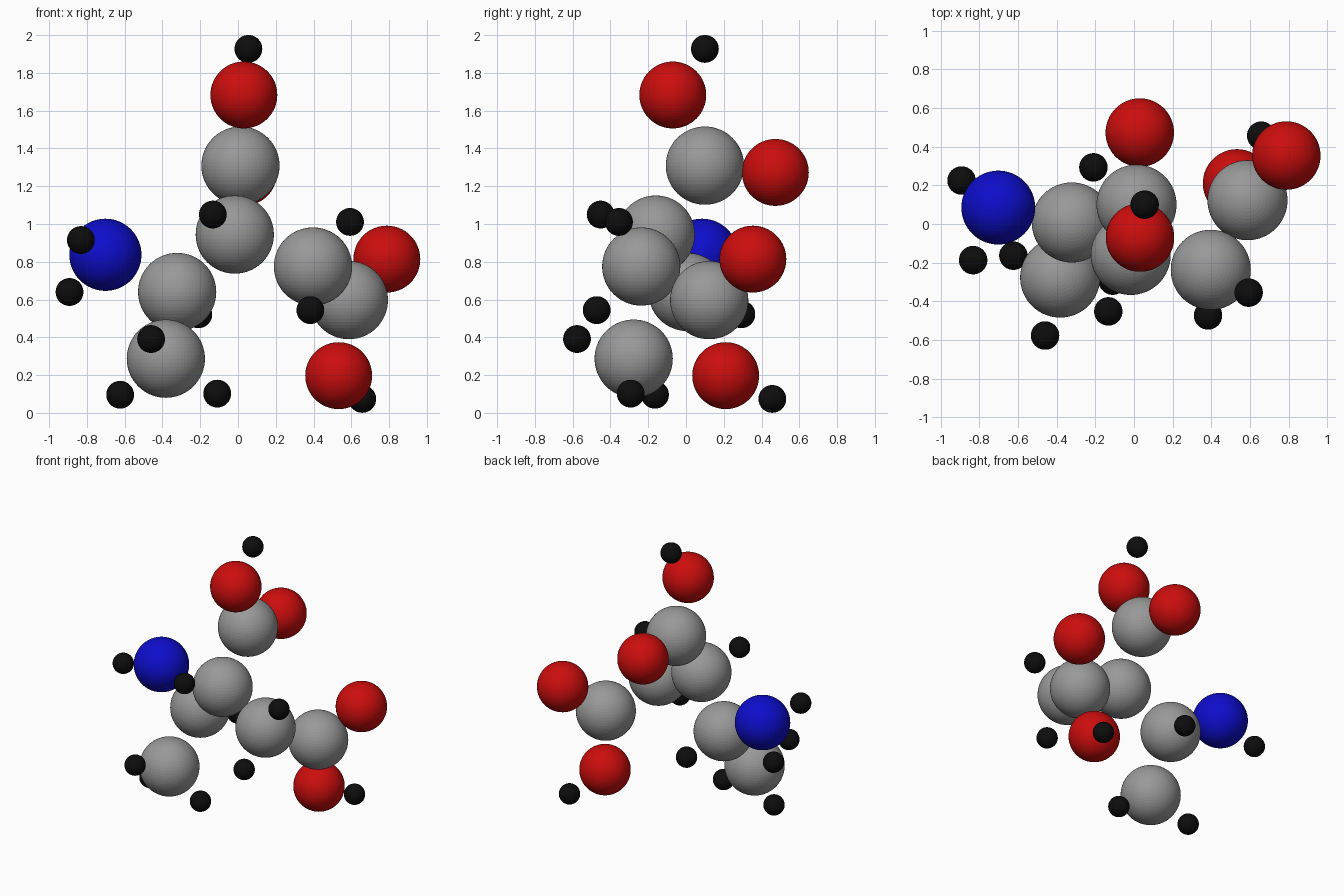
import bpy
import bmesh

if "Cube" in bpy.data.objects:
    bpy.data.objects.remove(bpy.data.objects["Cube"])


def material(name, rgb):
    m = bpy.data.materials.new(name)
    m.diffuse_color = (*rgb, 1)
    m.use_nodes = True
    m.node_tree.nodes["Principled BSDF"].inputs["Base Color"].default_value = m.diffuse_color
    return m


def sphere_mesh(name, radius, mat):
    """One shared finely faceted ball per element."""
    mesh = bpy.data.meshes.new(name)
    bm = bmesh.new()
    bmesh.ops.create_uvsphere(bm, u_segments=64, v_segments=32, radius=radius)
    bm.to_mesh(mesh)
    bm.free()
    mesh.materials.append(mat)
    return mesh


def place(mesh, atoms):
    for name, (x, y, z) in atoms.items():
        ob = bpy.data.objects.new(name, mesh)
        ob.location = (x + 0.003, y, z - 0.003)
        bpy.context.collection.objects.link(ob)


carbon = sphere_mesh("carbon", 0.207, material("grey", (0.318, 0.318, 0.318)))
oxygen = sphere_mesh("oxygen", 0.177, material("red", (0.604, 0.004, 0.004)))
nitrogen = sphere_mesh("nitrogen", 0.191, material("blue", (0.004, 0.004, 0.604)))
hydrogen = sphere_mesh("hydrogen", 0.0735, material("black", (0.004, 0.004, 0.004)))

# Carbon skeleton
place(carbon, {
    "carbon_upper_acid": (0.01, 0.10, 1.312),
    "carbon_centre": (-0.02, -0.16, 0.947),
    "carbon_amine": (-0.325, 0.008, 0.643),
    "carbon_methyl": (-0.385, -0.277, 0.29),
    "carbon_chain": (0.394, -0.237, 0.778),
    "carbon_lower_acid": (0.584, 0.123, 0.60),
})

# Acid oxygens
place(oxygen, {
    "oxygen_upper_hydroxyl": (0.028, -0.07, 1.686),
    "oxygen_upper_double": (0.027, 0.473, 1.276),
    "oxygen_lower_double": (0.785, 0.354, 0.817),
    "oxygen_lower_hydroxyl": (0.53, 0.21, 0.20),
})

# Amine nitrogen
place(nitrogen, {"nitrogen": (-0.705, 0.085, 0.84)})

# Hydrogens
place(hydrogen, {
    "hydrogen_upper_hydroxyl": (0.052, 0.10, 1.93),
    "hydrogen_centre": (-0.136, -0.452, 1.053),
    "hydrogen_chain_upper": (0.59, -0.355, 1.014),
    "hydrogen_chain_lower": (0.38, -0.473, 0.547),
    "hydrogen_amine_front": (-0.835, -0.187, 0.918),
    "hydrogen_amine_back": (-0.895, 0.225, 0.643),
    "hydrogen_amine_carbon": (-0.213, 0.293, 0.525),
    "hydrogen_methyl_front": (-0.463, -0.577, 0.394),
    "hydrogen_methyl_left": (-0.627, -0.164, 0.099),
    "hydrogen_methyl_right": (-0.113, -0.293, 0.105),
    "hydrogen_lower_hydroxyl": (0.655, 0.457, 0.077),
})
